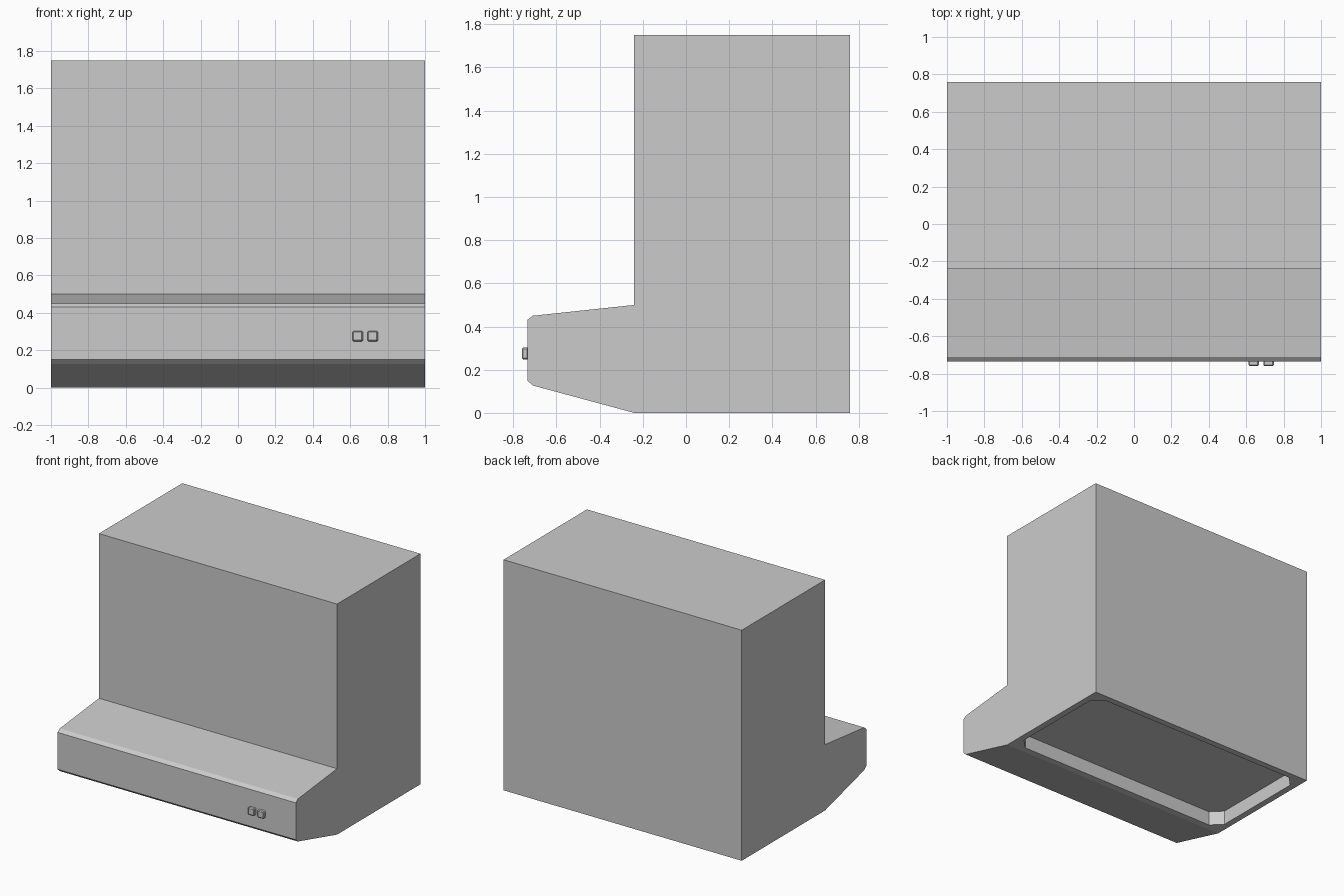
import bpy, bmesh
from mathutils import Vector

if "Cube" in bpy.data.objects:
    bpy.data.objects.remove(bpy.data.objects["Cube"])


def prism(name, points, offset):
    """Extrude a closed outline along an offset vector."""
    bm = bmesh.new()
    face = bm.faces.new([bm.verts.new(p) for p in points])
    new = bmesh.ops.extrude_face_region(bm, geom=[face])["geom"]
    verts = [g for g in new if isinstance(g, bmesh.types.BMVert)]
    bmesh.ops.translate(bm, verts=verts, vec=Vector(offset))
    # the extrude may drop or keep the source face; make sure the end is closed
    bmesh.ops.holes_fill(bm, edges=[e for e in bm.edges if e.is_boundary], sides=0)
    bmesh.ops.recalc_face_normals(bm, faces=bm.faces)
    mesh = bpy.data.meshes.new(name)
    bm.to_mesh(mesh)
    bm.free()
    obj = bpy.data.objects.new(name, mesh)
    bpy.context.collection.objects.link(obj)
    return obj


# Hood body: side profile (y, z) swept across the width
profile = [(0.76, 0), (0.76, 1.75), (-0.24, 1.75), (-0.24, 0.50), (-0.71, 0.45),
           (-0.735, 0.43), (-0.735, 0.15), (-0.71, 0.127), (-0.24, 0)]
body = prism("hood_body", [(-1, y, z) for y, z in profile], (2, 0, 0))

# Underside recess: rectangle with cut corners
hx, hy, cy, c, depth = 0.95, 0.45, 0.26, 0.08, 0.11
outline = [(hx, hy - c), (hx - c, hy), (c - hx, hy), (-hx, hy - c),
           (-hx, c - hy), (c - hx, -hy), (hx - c, -hy), (hx, c - hy)]
cutter = prism("recess_cutter", [(x, y + cy, -0.1) for x, y in outline],
               (0, 0, depth + 0.1))
cutter.hide_render = True
cut = body.modifiers.new("recess", "BOOLEAN")
cut.operation = "DIFFERENCE"
cut.solver = "EXACT"
cut.object = cutter
bpy.context.view_layer.objects.active = body
bpy.ops.object.modifier_apply(modifier=cut.name)
bpy.data.objects.remove(cutter)

# Two push buttons on the front panel
for side, x in (("left", 0.64), ("right", 0.72)):
    r, z, b = 0.0275, 0.275, 0.006
    square = [(-r, -r), (r, -r), (r, r), (-r, r)]
    button = prism(f"button_{side}", [(x + u, -0.73, z + v) for u, v in square],
                   (0, -0.03, 0))
    bevel = button.modifiers.new("chamfer", "BEVEL")
    bevel.width = b
    bevel.segments = 1
